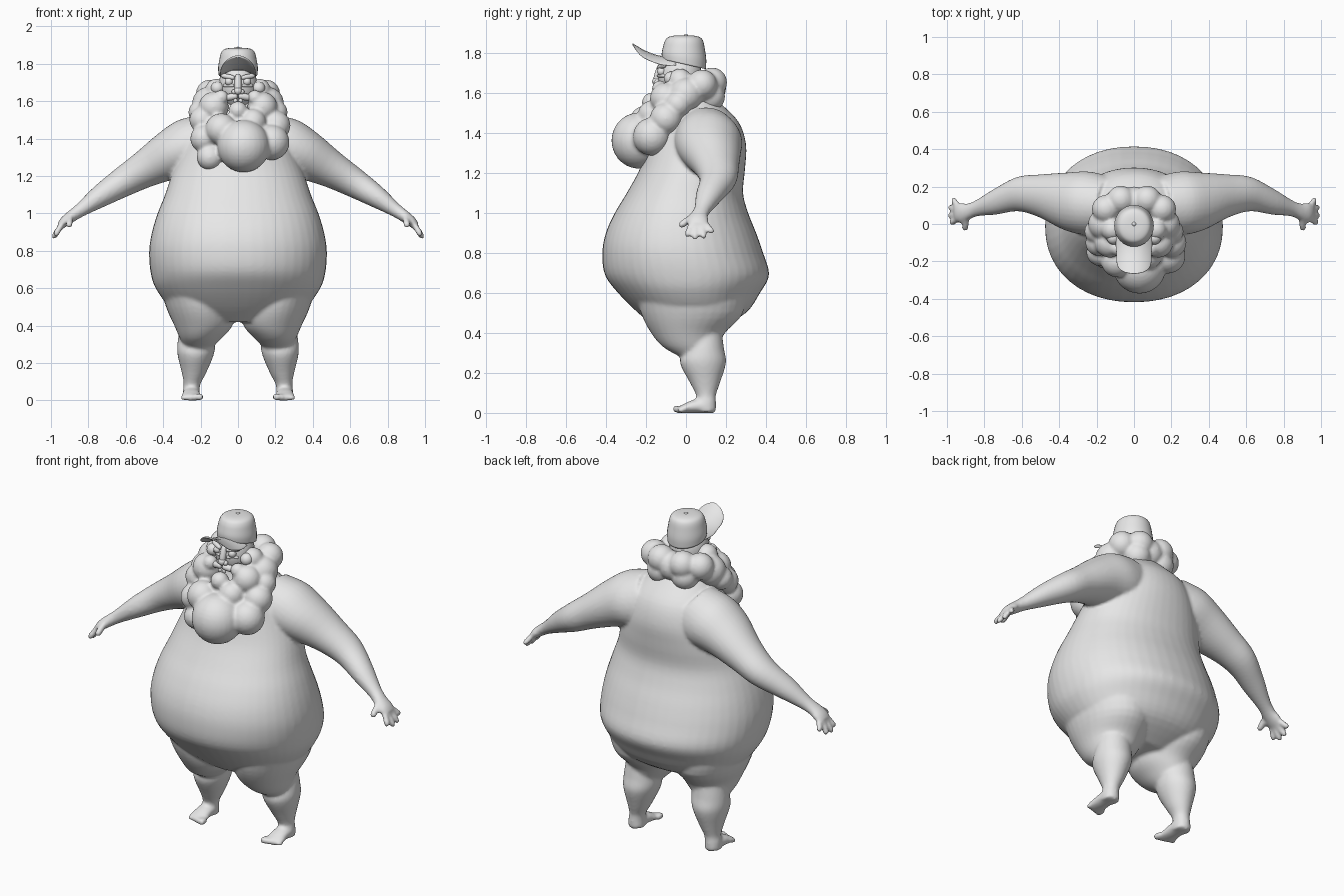
import bpy, bmesh, math
from mathutils import Vector, Matrix

cube = bpy.data.objects.get("Cube")
if cube:
    bpy.data.objects.remove(cube, do_unlink=True)

grey = bpy.data.materials.new("plain_grey")
grey.use_nodes = True
grey.diffuse_color = (0.8, 0.8, 0.8, 1)
grey.node_tree.nodes["Principled BSDF"].inputs["Base Color"].default_value = grey.diffuse_color


def spline(a, b, c, d, t):
    return 0.5 * (2 * b + (c - a) * t + (2 * a - 5 * b + 4 * c - d) * t * t + (3 * b - a - 3 * c + d) * t ** 3)


def loft(bm, sections, power=2.0, sides=32, steps=4):
    """Skin a closed tube through (centre, axis, axis) sections."""
    secs = [[Vector(v) for v in s] for s in sections]
    last = len(secs) - 1
    fine = []
    for i in range(last):
        quad = [secs[max(i - 1, 0)], secs[i], secs[i + 1], secs[min(i + 2, last)]]
        fine += [[spline(*p, k / steps) for p in zip(*quad)] for k in range(steps)]
    fine.append(secs[-1])
    rings = []
    for c, u, v in fine:
        ring = []
        for k in range(sides):
            a = 2 * math.pi * k / sides
            ca, sa = math.cos(a), math.sin(a)
            x = math.copysign(abs(ca) ** (2 / power), ca)
            y = math.copysign(abs(sa) ** (2 / power), sa)
            ring.append(bm.verts.new(c + u * x + v * y))
        rings.append(ring)
    for r, q in zip(rings, rings[1:]):
        for k in range(sides):
            n = (k + 1) % sides
            bm.faces.new((r[k], r[n], q[n], q[k]))
    bm.faces.new(rings[0])
    bm.faces.new(rings[-1])


def flat(x, y, z, rx, ry, tilt=0):
    """Horizontal section, optionally sloping along y."""
    return (x, y, z), (rx, 0, 0), (0, ry, tilt)


def rod(bm, a, b, r):
    """Rounded finger-like rod."""
    a, b = Vector(a), Vector(b)
    q = (b - a).to_track_quat("Z", "Y")
    u, v = q @ Vector((r, 0, 0)), q @ Vector((0, r, 0))
    loft(bm, [(a.lerp(b, t), u * k, v * k) for t, k in ((0, .7), (.3, 1), (.8, 1), (.95, .7), (1, .3))],
         sides=12, steps=2)


def ball(bm, x, y, z, r, sx=1, sy=1, sz=1):
    m = Matrix.Translation((x, y, z)) @ Matrix.Diagonal((r * sx, r * sy, r * sz, 1))
    bmesh.ops.create_uvsphere(bm, u_segments=28, v_segments=18, radius=1, matrix=m)


def finish(bm, name, voxel=0, smooth=0):
    bmesh.ops.recalc_face_normals(bm, faces=bm.faces)
    mesh = bpy.data.meshes.new(name)
    bm.to_mesh(mesh)
    bm.free()
    mesh.materials.append(grey)
    mesh.shade_smooth()
    obj = bpy.data.objects.new(name, mesh)
    bpy.context.collection.objects.link(obj)
    if voxel:
        rem = obj.modifiers.new("blend", "REMESH")
        rem.mode, rem.voxel_size, rem.use_smooth_shade = "VOXEL", voxel, True
    if smooth:
        relax = obj.modifiers.new("relax", "SMOOTH")
        relax.factor, relax.iterations = 0.5, smooth
    return obj


# Torso: height, half width, front, back
body = bmesh.new()
torso = [(.42, .2, -.14, .16), (.5, .36, -.24, .3), (.6, .44, -.34, .37), (.69, .468, -.405, .415),
         (.8, .475, -.418, .385), (.9, .46, -.4, .35), (1, .43, -.355, .31), (1.1, .39, -.295, .285),
         (1.22, .35, -.23, .295), (1.34, .3, -.19, .3), (1.45, .25, -.15, .265), (1.54, .17, -.1, .18),
         (1.62, .1, -.08, .1)]
loft(body, [flat(0, (f + b) / 2, z, w, (b - f) / 2) for z, w, f, b in torso], power=2.15, sides=48)

# Arms: x, y, z, thickness, depth
arm = [(.12, .1, 1.39, .16, .15), (.24, .11, 1.355, .165, .17), (.36, .12, 1.31, .135, .155),
       (.5, .15, 1.235, .1, .115), (.62, .16, 1.165, .08, .092), (.74, .12, 1.09, .06, .07),
       (.84, .085, 1.02, .038, .044), (.89, .065, .985, .032, .045), (.93, .06, .955, .028, .053),
       (.955, .06, .93, .02, .045)]
fingers = [(.095, .97, .135, .9), (.072, .988, .092, .87), (.047, .99, .045, .865), (.027, .98, .003, .88)]
# Legs: height, x, y, half width, half depth
thigh = [(.66, .23, .02, .2, .28), (.5, .2, .03, .185, .255), (.4, .185, .01, .155, .185),
         (.33, .2, .025, .11, .14), (.28, .21, .05, .07, .08)]
calf = [(.4, .22, .09, .09, .09), (.32, .222, .09, .1, .1), (.25, .226, .085, .098, .115),
        (.15, .235, .095, .066, .075), (.09, .245, .1, .045, .05), (.05, .25, .1, .045, .05),
        (.004, .25, .1, .045, .05)]
for s in (1, -1):
    loft(body, [((s * x, y, z), (s * .5 * t, 0, .86 * t), (0, d, 0)) for x, y, z, t, d in arm])
    for base, x, y, z in fingers:
        rod(body, (s * .94, base, .945), (s * x, y, z), .016)
    rod(body, (s * .895, .04, .985), (s * .905, -.035, .93), .018)
    for part in (thigh, calf):
        loft(body, [flat(s * x, y, z, w, d) for z, x, y, w, d in part])
    # Foot wedge and toes
    loft(body, [((s * .25, y, h), (w, 0, 0), (0, 0, h)) for y, w, h in
                ((.14, .03, .025), (.11, .045, .035), (.04, .048, .033), (-.02, .054, .02), (-.04, .05, .014))])
    for i in range(5):
        size = .019 - .002 * i
        x = .205 + .023 * i
        rod(body, (s * x, -.015, size), (s * x, -.065 + .008 * i, size), size)
finish(body, "body", .01, 4)

# Beard and hair curls
hair = bmesh.new()
ball(hair, .03, -.235, 1.36, .14, 1, .98, 1)
for x, y, z, r in [(.18, -.17, 1.38, .095), (-.15, -.17, 1.3, .07), (-.18, -.15, 1.4, .075),
                   (-.09, -.2, 1.45, .085), (.2, -.1, 1.47, .08), (-.19, -.1, 1.5, .07),
                   (0, -.17, 1.55, .05), (.08, -.17, 1.49, .07)]:
    ball(hair, x, y, z, r)
for s in (1, -1):
    for x, y, z, r in [(.13, -.1, 1.57, .08), (.16, 0, 1.59, .085), (.115, -.03, 1.66, .06),
                       (.15, .08, 1.64, .075), (.07, .13, 1.65, .075), (.08, .12, 1.58, .075),
                       (.2, -.04, 1.54, .065), (.09, -.13, 1.62, .04)]:
        ball(hair, s * x, y, z, r)
ball(hair, 0, .12, 1.62, .08)
finish(hair, "beard_and_hair", .01, 2)

# Head and face
face = bmesh.new()
ball(face, 0, -.03, 1.68, .11, .95, 1, 1.15)
ball(face, 0, -.145, 1.655, .022, 1, 1.1, 1)
rod(face, (0, -.125, 1.74), (0, -.15, 1.65), .018)
for s in (1, -1):
    ball(face, s * .048, -.122, 1.705, .022)
    rod(face, (s * .02, -.138, 1.725), (s * .09, -.105, 1.738), .013)
    rod(face, (s * .022, -.14, 1.684), (s * .08, -.108, 1.684), .009)
    ball(face, s * .02, -.145, 1.65, .014)
    ball(face, s * .11, -.075, 1.67, .035)
    rod(face, (s * .005, -.15, 1.628), (s * .085, -.125, 1.615), .018)
    ball(face, s * .014, -.15, 1.603, .011, 1, .7, 1.2)
finish(face, "face")

# Cap crown with button
cap = bmesh.new()
crown = [(1.742, .104, -.025), (1.78, .106, -.016), (1.82, .1, -.008), (1.855, .092, 0),
         (1.875, .078, 0), (1.884, .05, 0), (1.886, .015, 0)]
loft(cap, [flat(0, -.01, z, r, r * 1.05, t) for z, r, t in crown])
ball(cap, 0, 0, 1.885, .011, 1, 1, .6)
finish(cap, "cap_crown")

# Arched cap brim
brim = bmesh.new()
edge = [(-.05, 1.772, .095), (-.11, 1.775, .098), (-.16, 1.786, .094), (-.21, 1.807, .092),
        (-.24, 1.824, .078), (-.258, 1.835, .05), (-.266, 1.84, .012)]
loft(brim, [((0, y, z), (w, 0, 0), (0, 0, .006)) for y, z, w in edge], power=3)
for v in brim.verts:
    v.co.z -= 4 * v.co.x ** 2
finish(brim, "cap_brim")
